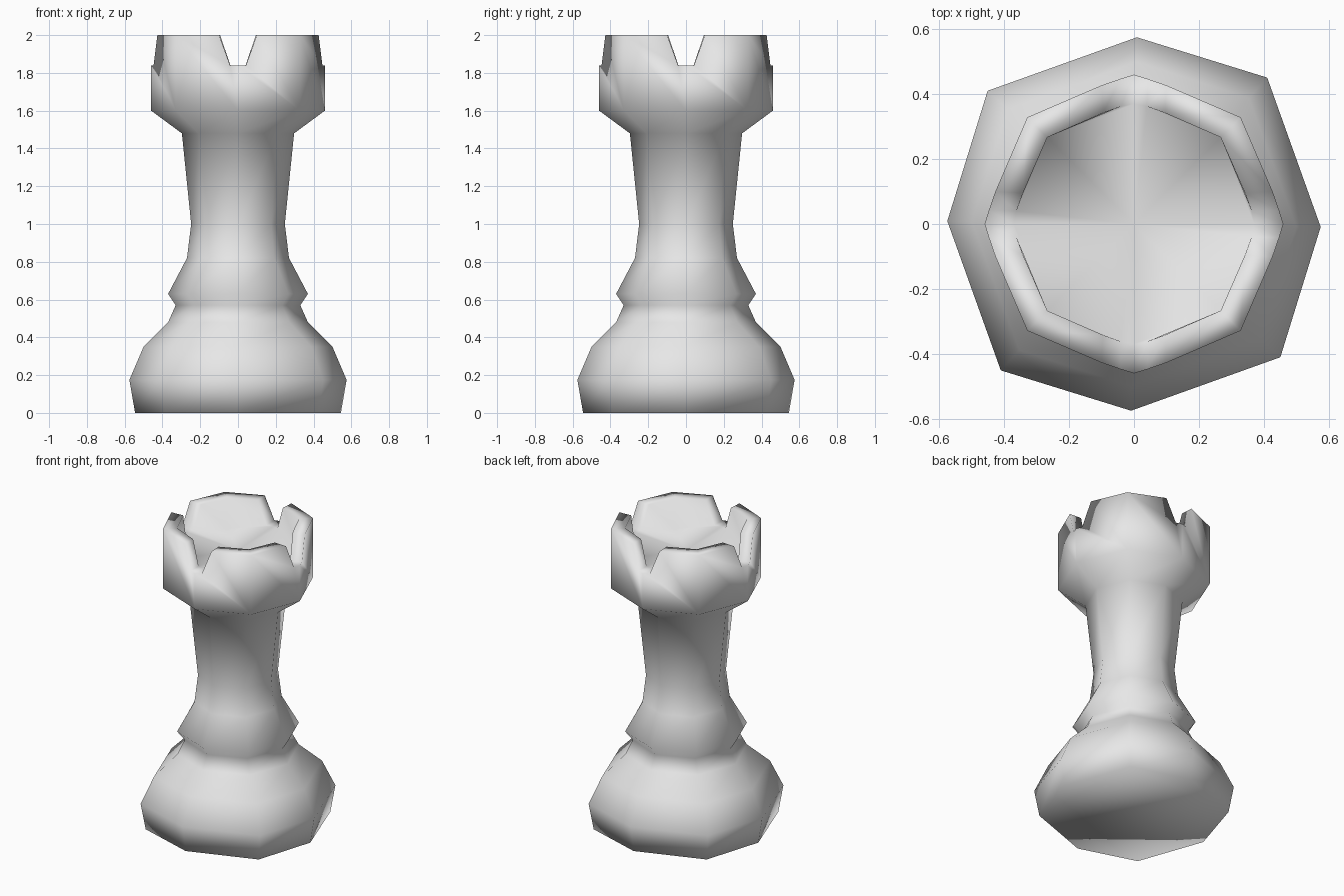
import bpy, bmesh, math
from mathutils import Vector, Matrix

cube = bpy.data.objects.get("Cube")
if cube:
    bpy.data.objects.remove(cube)

# Material
stone = bpy.data.materials.new("light_grey")
stone.use_nodes = True
GREY = (0.8, 0.8, 0.8, 1)
stone.diffuse_color = GREY
stone.node_tree.nodes["Principled BSDF"].inputs["Base Color"].default_value = GREY

HEAD, NOTCH, TOP = 0.46, 1.84, 2.0
bm = bmesh.new()


def ring(r, z, diagonal=1.0, turn=0.0):
    """Eight-sided ring; the diagonal corners can be pushed out and turned."""
    verts = []
    for i in range(8):
        odd = i % 2
        a = math.radians(i * 45 + (turn if odd else -turn / 3))
        k = r * (diagonal if odd else 1)
        verts.append(bm.verts.new((k * math.cos(a), k * math.sin(a), z)))
    return verts


# Turned body: base, collar, neck and flare of the head
profile = [
    (0.545, 0.0, 1.06, 2.7), (0.575, 0.175, 1.06, 2.7), (0.50, 0.35, 1.05, 2.7),
    (0.37, 0.48, 1.02, 1), (0.33, 0.57, 1, 0), (0.37, 0.63, 1.02, 0),
    (0.27, 0.82, 1, 0), (0.248, 1.0, 1, 0), (0.297, 1.48, 1, 0),
    (HEAD, 1.6, 1.01, 0),
]
rings = [ring(*p) for p in profile]
bm.faces.new(rings[0])
for low, high in zip(rings, rings[1:]):
    for i in range(8):
        j = (i + 1) % 8
        bm.faces.new((low[i], low[j], high[j], high[i]))

# One eighth of the battlement, from the middle of a notch to a merlon's middle
d = HEAD * 1.01 * math.sqrt(0.5)
di = 0.267
p = dict(
    low_a=(HEAD, 0, 1.6), low_d=(d, d, 1.6),
    out_a=(HEAD, 0, NOTCH), out_n=(0.447, 0.042, NOTCH),
    out_t=(0.427, 0.1, TOP), out_d=(d, d, TOP),
    in_a=(0.37, 0, NOTCH), in_n=(0.362, 0.04, NOTCH),
    in_t=(0.342, 0.095, TOP), in_d=(di, di, TOP),
    floor_d=(di, di, 1.79), centre=(0, 0, 1.82),
)
patches = [
    "low_a low_d out_d out_t out_n out_a",   # outer wall
    "out_a out_n in_n in_a",                 # notch bed
    "out_n out_t in_t in_n",                 # notch side
    "out_t out_d in_d in_t",                 # merlon top
    "in_n in_t in_d floor_d",                # inner wall
    "in_a in_n floor_d centre",              # floor
]
for quarter in range(4):
    turn = Matrix.Rotation(quarter * math.pi / 2, 3, "Z")
    for side in (1, -1):
        v = {n: bm.verts.new(turn @ Vector((x, side * y, z)))
             for n, (x, y, z) in p.items()}
        for names in patches:
            loop = [v[n] for n in names.split()]
            bm.faces.new(loop if side > 0 else loop[::-1])

bmesh.ops.remove_doubles(bm, verts=bm.verts, dist=0.002)
bmesh.ops.recalc_face_normals(bm, faces=bm.faces)
for f in bm.faces:
    f.smooth = True

mesh = bpy.data.meshes.new("castle_tower")
bm.to_mesh(mesh)
bm.free()
mesh.materials.append(stone)
tower = bpy.data.objects.new("castle_tower", mesh)
bpy.context.collection.objects.link(tower)
